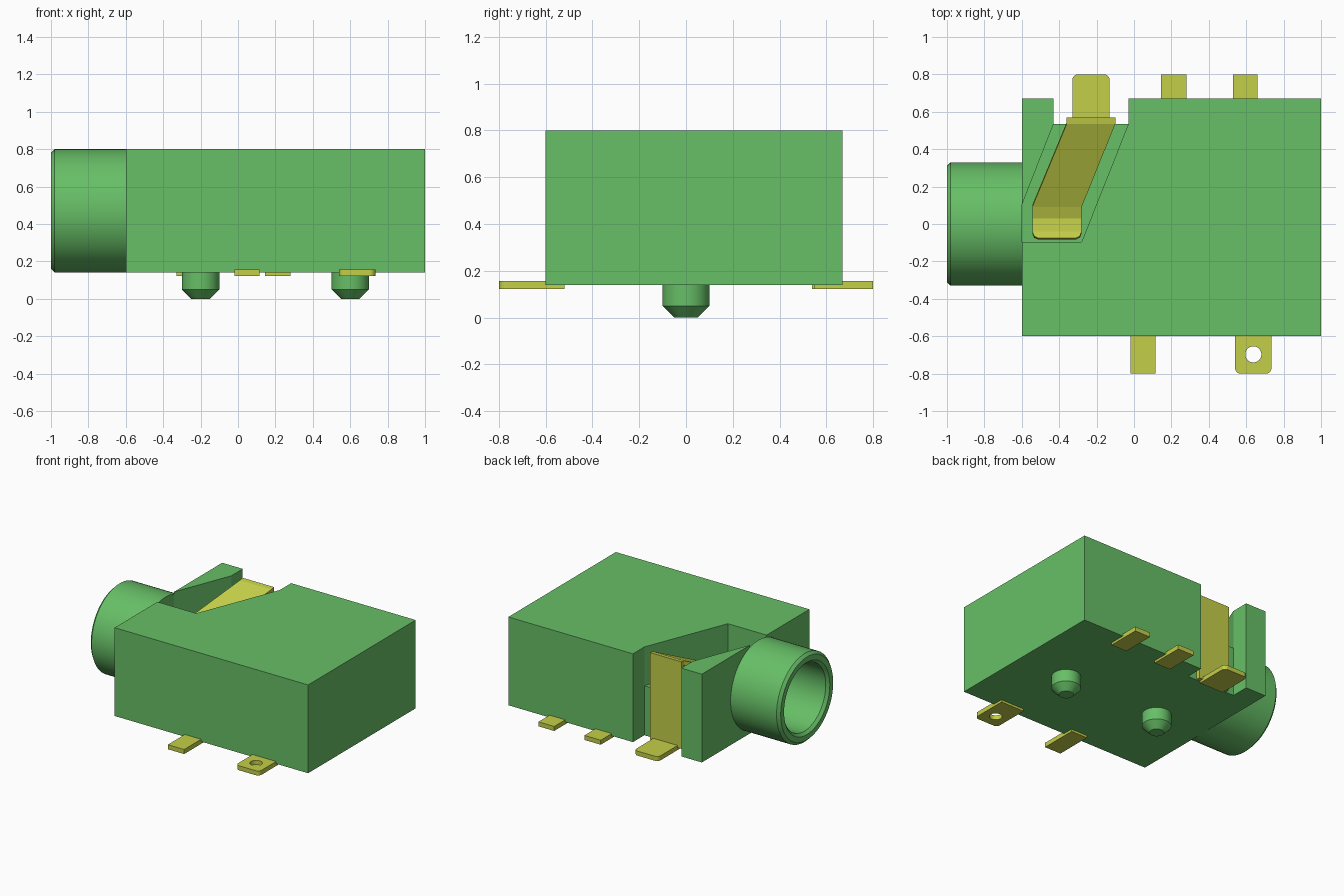
import bpy, bmesh, math
from mathutils import Matrix

cube = bpy.data.objects.get("Cube")
if cube:
    bpy.data.objects.remove(cube, do_unlink=True)


def material(name, rgb):
    m = bpy.data.materials.new(name)
    m.use_nodes = True
    m.diffuse_color = (*rgb, 1)
    m.node_tree.nodes["Principled BSDF"].inputs["Base Color"].default_value = (*rgb, 1)
    return m


GREEN = material("green plastic", (0.135, 0.52, 0.135))
BRASS = material("yellow metal", (0.55, 0.62, 0.065))


def finish(bm, name, mat, smooth=False):
    bmesh.ops.recalc_face_normals(bm, faces=bm.faces)
    me = bpy.data.meshes.new(name)
    bm.to_mesh(me)
    bm.free()
    me.materials.append(mat)
    ob = bpy.data.objects.new(name, me)
    bpy.context.collection.objects.link(ob)
    bpy.ops.object.select_all(action='DESELECT')
    bpy.context.view_layer.objects.active = ob
    ob.select_set(True)
    if smooth:
        bpy.ops.object.shade_smooth_by_angle(angle=math.radians(30))
    return ob


def prism(name, outline, z0, z1, mat, round_y=None, radius=0.03):
    """Extrude an outline upward; optionally round the upright edges at round_y."""
    bm = bmesh.new()
    base = bm.faces.new([bm.verts.new((x, y, z0)) for x, y in outline])
    top = bmesh.ops.extrude_face_region(bm, geom=[base])["geom"]
    for v in top:
        if isinstance(v, bmesh.types.BMVert):
            v.co.z = z1
    if round_y is not None:
        edges = [e for e in bm.edges
                 if all(abs(v.co.y - round_y) < 1e-4 for v in e.verts)
                 and abs(e.verts[0].co.z - e.verts[1].co.z) > 1e-4]
        bmesh.ops.bevel(bm, geom=edges, offset=radius, segments=5,
                        profile=0.5, affect='EDGES')
    return finish(bm, name, mat)


def box(name, x0, x1, y0, y1, z0, z1, mat, **kw):
    return prism(name, [(x0, y0), (x1, y0), (x1, y1), (x0, y1)], z0, z1, mat, **kw)


def lathe(name, profile, matrix, mat, steps=48):
    """Spin (radius, height) points about z, then place with the matrix."""
    bm = bmesh.new()
    vs = [bm.verts.new((r, 0, h)) for r, h in profile]
    edges = [bm.edges.new(p) for p in zip(vs, vs[1:])]
    bmesh.ops.spin(bm, geom=vs + edges, cent=(0, 0, 0), axis=(0, 0, 1),
                   angle=math.tau, steps=steps)
    bmesh.ops.remove_doubles(bm, verts=bm.verts, dist=1e-4)
    bm.transform(matrix)
    return finish(bm, name, mat, smooth=True)


def cut(target, cutter):
    mod = target.modifiers.new("cut", 'BOOLEAN')
    mod.operation = 'DIFFERENCE'
    mod.solver = 'EXACT'
    mod.object = cutter
    bpy.context.view_layer.objects.active = target
    bpy.ops.object.modifier_apply(modifier=mod.name)
    bpy.data.objects.remove(cutter, do_unlink=True)


# Housing with a slanted spring pocket and a full-height back notch
housing = box("housing", -0.6, 1, -0.6, 0.67, 0.14, 0.8, GREEN)
cut(housing, prism("pocket_cutter",
                   [(-0.65, -0.095), (-0.28, -0.095), (-0.03, 0.535), (-0.03, 0.6),
                    (-0.43, 0.6), (-0.43, 0.535), (-0.6, 0.1), (-0.65, 0.1)],
                   0.51, 0.9, GREEN))
cut(housing, box("notch_cutter", -0.43, -0.03, 0.535, 0.8, 0, 1, GREEN))

# Hollow plug barrel pointing to -x
lathe("barrel", [(0, 0), (0.33, 0), (0.33, 0.38), (0.31, 0.4), (0.27, 0.4),
                 (0.25, 0.38), (0.25, 0.01), (0, 0.01)],
      Matrix.Translation((-0.6, 0, 0.47)) @ Matrix.Rotation(-math.pi / 2, 4, 'Y'), GREEN, 64)

# Locating pegs
for side, x in (("right", -0.2), ("left", 0.6)):
    lathe(side + "_peg", [(0, 0), (0.05, 0), (0.1, 0.05), (0.1, 0.15), (0, 0.15)],
          Matrix.Translation((x, 0, 0)), GREEN)

# Solder tabs
Z0, Z1 = 0.123, 0.157
box("front_tab", -0.02, 0.115, -0.8, -0.52, Z0, Z1, BRASS)
box("back_inner_tab", 0.145, 0.28, 0.55, 0.8, Z0, Z1, BRASS)
box("back_outer_tab", 0.53, 0.66, 0.55, 0.8, Z0, Z1, BRASS)
box("spring_foot", -0.33, -0.13, 0.54, 0.8, Z0, Z1, BRASS, round_y=0.8)
holed = box("front_holed_tab", 0.54, 0.735, -0.8, -0.52, Z0, Z1, BRASS, round_y=-0.8)
cut(holed, lathe("hole_cutter", [(0, 0), (0.043, 0), (0.043, 0.3), (0, 0.3)],
                 Matrix.Translation((0.638, -0.697, 0)), BRASS, 32))

# Spring contact: upright strip bending into a slanted, sloping blade
rows = [(0.57, 0.14, -0.23, 0.13), (0.57, 0.79, -0.23, 0.13), (0.535, 0.785, -0.23, 0.13),
        (0.09, 0.575, -0.412, 0.132), (0.03, 0.555, -0.412, 0.132),
        (-0.04, 0.56, -0.412, 0.132), (-0.065, 0.567, -0.412, 0.122),
        (-0.075, 0.57, -0.412, 0.1)]
bm = bmesh.new()
pairs = [[bm.verts.new((c + s * w, y, z)) for s in (-1, 1)] for y, z, c, w in rows]
for (a, b), (c, d) in zip(pairs, pairs[1:]):
    bm.faces.new((a, b, d, c))
bmesh.ops.recalc_face_normals(bm, faces=bm.faces)
if min(bm.faces, key=lambda f: f.calc_center_median().y).normal.z < 0:
    bmesh.ops.reverse_faces(bm, faces=bm.faces)
bmesh.ops.solidify(bm, geom=bm.faces[:], thickness=0.03)
finish(bm, "spring_contact", BRASS)
